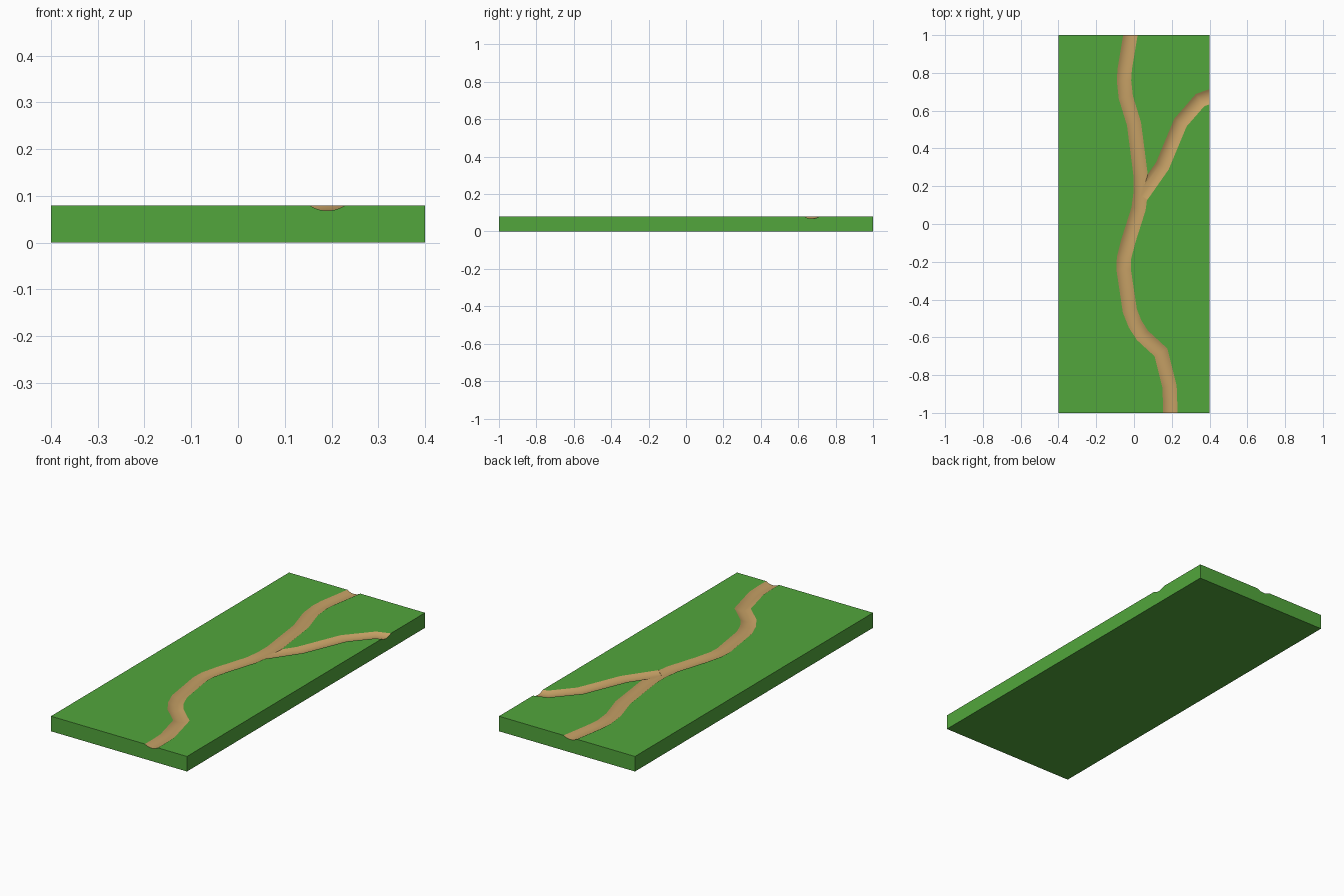
import bpy, bmesh, math
from mathutils import Vector

if "Cube" in bpy.data.objects:
    bpy.data.objects.remove(bpy.data.objects["Cube"])

TOP, HALF_W, DEPTH, SEGS = 0.08, 0.038, 0.0115, 10


def material(name, color):
    m = bpy.data.materials.new(name)
    m.diffuse_color = color
    m.use_nodes = True
    m.node_tree.nodes["Principled BSDF"].inputs["Base Color"].default_value = m.diffuse_color
    return m


grass = material("grass", (0.085, 0.38, 0.045, 1))
dirt = material("dirt", (0.56, 0.35, 0.13, 1))


def make_object(name, bm):
    bmesh.ops.recalc_face_normals(bm, faces=bm.faces[:])
    me = bpy.data.meshes.new(name)
    bm.to_mesh(me)
    bm.free()
    me.materials.append(grass)
    me.materials.append(dirt)
    ob = bpy.data.objects.new(name, me)
    bpy.context.collection.objects.link(ob)
    return ob


def groove_profile():
    # shallow circular arc, closed above the ground surface
    r = (HALF_W ** 2 + DEPTH ** 2) / (2 * DEPTH)
    a = math.asin(HALF_W / r)
    pts = [(-HALF_W, TOP + 0.03)]
    for i in range(SEGS + 1):
        t = -a + 2 * a * i / SEGS
        pts.append((r * math.sin(t), TOP - DEPTH + r * (1 - math.cos(t))))
    pts.append((HALF_W, TOP + 0.03))
    return pts


def groove_cutter(name, path):
    # mitred sweep of the groove profile along a flat path
    pts = [Vector(p) for p in path]
    bm = bmesh.new()
    rings = []
    for i, p in enumerate(pts):
        d0 = (p - pts[i - 1]).normalized() if i else (pts[1] - p).normalized()
        d1 = (pts[i + 1] - p).normalized() if i < len(pts) - 1 else d0
        tan = (d0 + d1).normalized()
        side = Vector((tan.y, -tan.x)) / tan.dot(d0)
        rings.append([bm.verts.new((p.x + side.x * s, p.y + side.y * s, z))
                      for s, z in groove_profile()])
    n = len(rings[0])
    for a, b in zip(rings, rings[1:]):
        for j in range(n):
            k = (j + 1) % n
            bm.faces.new((a[j], a[k], b[k], b[j]))
    bm.faces.new(rings[0])
    bm.faces.new(rings[-1])
    for f in bm.faces:
        f.material_index = 1
    ob = make_object(name, bm)
    ob.hide_render = True
    return ob


# ground slab
bm = bmesh.new()
bmesh.ops.create_cube(bm, size=1)
for v in bm.verts:
    v.co = (v.co.x * 0.8, v.co.y * 2, (v.co.z + 0.5) * TOP)
ground = make_object("ground_with_path", bm)

# main winding path and side branch
main = [(-0.005, 1.1), (-0.019, 1.0), (-0.049, 0.82), (-0.053, 0.76), (-0.043, 0.67),
        (0.0, 0.53), (0.036, 0.25), (0.036, 0.17), (0.024, 0.08), (-0.03, -0.09),
        (-0.053, -0.18), (-0.055, -0.24), (-0.022, -0.46), (0.006, -0.53),
        (0.045, -0.59), (0.143, -0.68), (0.188, -0.86), (0.191, -0.94), (0.191, -1.1)]
branch = [(0.04, 0.15), (0.15, 0.307), (0.246, 0.537), (0.35, 0.656), (0.47, 0.698)]
cutters = [groove_cutter("main_path_cutter", main),
           groove_cutter("branch_path_cutter", branch)]

# carve the paths
bpy.context.view_layer.objects.active = ground
for c in cutters:
    mod = ground.modifiers.new(c.name, 'BOOLEAN')
    mod.operation = 'DIFFERENCE'
    mod.solver = 'EXACT'
    mod.object = c
    bpy.ops.object.modifier_apply(modifier=mod.name)
for c in cutters:
    bpy.data.objects.remove(c)

bpy.ops.object.select_all(action='DESELECT')
ground.select_set(True)
bpy.ops.object.shade_smooth_by_angle(angle=math.radians(20))
